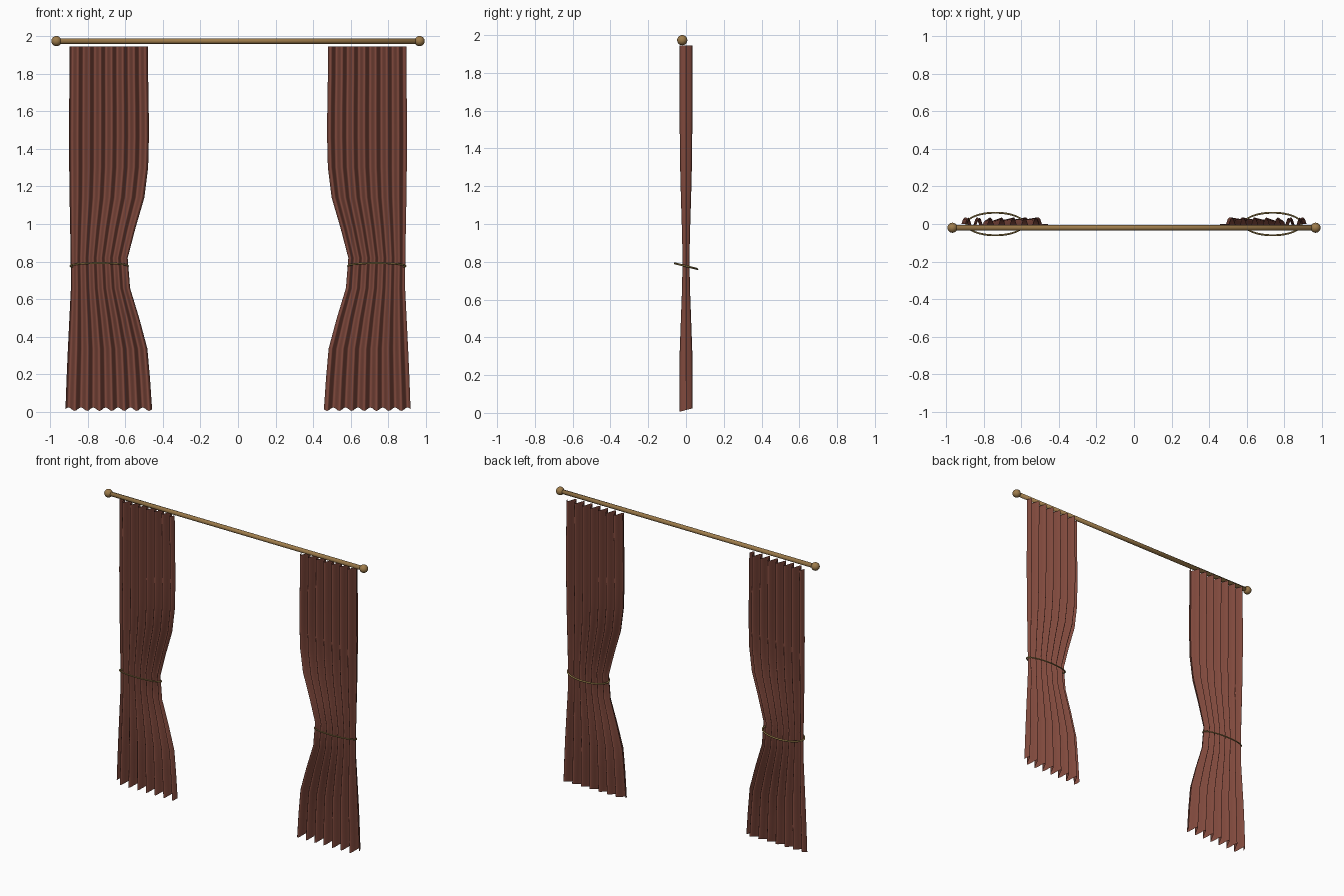
import bpy, bmesh, math
from mathutils import Matrix

cube = bpy.data.objects.get("Cube")
if cube:
    bpy.data.objects.remove(cube, do_unlink=True)


def material(name, rgb):
    m = bpy.data.materials.new(name)
    m.use_nodes = True
    m.diffuse_color = (*rgb, 1)
    m.node_tree.nodes["Principled BSDF"].inputs["Base Color"].default_value = (*rgb, 1)
    return m


CLOTH = material("russet cloth", (0.22, 0.068, 0.047))
BRASS = material("aged brass", (0.34, 0.20, 0.07))
CORD = material("olive gold cord", (0.32, 0.22, 0.07))


def finish(name, bm, mat):
    mesh = bpy.data.meshes.new(name)
    bm.to_mesh(mesh)
    bm.free()
    mesh.materials.append(mat)
    ob = bpy.data.objects.new(name, mesh)
    bpy.context.collection.objects.link(ob)
    for p in mesh.polygons:
        p.use_smooth = True
    return ob


def grid_faces(bm, rows):
    for a, b in zip(rows, rows[1:]):
        for i in range(len(a) - 1):
            bm.faces.new((a[i], a[i + 1], b[i + 1], b[i]))


# Curtain rows from hem to heading: outer x, inner x, fold depth
ROWS = [(0.918, 0.457, 0.035), (0.912, 0.468, 0.035), (0.905, 0.482, 0.033),
        (0.897, 0.525, 0.027), (0.889, 0.574, 0.021), (0.890, 0.587, 0.018),
        (0.893, 0.545, 0.022), (0.896, 0.498, 0.027), (0.898, 0.478, 0.031),
        (0.899, 0.474, 0.033), (0.898, 0.475, 0.034), (0.897, 0.478, 0.034),
        (0.896, 0.479, 0.034)]
PLEATS, STEPS = 7, 8


def curtain(name, side):
    bm = bmesh.new()
    rows = []
    for r, (outer, inner, depth) in enumerate(ROWS):
        z = 0.015 + r * 1.93 / (len(ROWS) - 1)
        row = []
        for i in range(PLEATS * STEPS + 1):
            t = i / (PLEATS * STEPS)
            wave = math.sin(t * PLEATS * math.tau)
            hem = 0.009 * wave if r == 0 else 0
            x = side * (outer + (inner - outer) * t)
            row.append(bm.verts.new((x, depth * wave, z + hem)))
        rows.append(row)
    grid_faces(bm, rows)
    bmesh.ops.recalc_face_normals(bm, faces=bm.faces)
    # cloth fronts face forward
    if sum(f.normal.y for f in bm.faces) > 0:
        bmesh.ops.reverse_faces(bm, faces=bm.faces)
    return finish(name, bm, CLOTH)


# Tilted oval cord around the waist of a curtain
def tieback(name, side):
    bm = bmesh.new()
    rows = []
    for i in range(48):
        a = i / 48 * math.tau
        row = []
        for j in range(8):
            b = j / 8 * math.tau
            out = 0.005 * math.cos(b)
            y = (0.060 + out) * math.sin(a)
            x = side * 0.738 + (0.153 + out) * math.cos(a)
            row.append(bm.verts.new((x, y, 0.777 - 0.25 * y + 0.005 * math.sin(b))))
        rows.append(row + row[:1])
    grid_faces(bm, rows + rows[:1])
    bmesh.ops.recalc_face_normals(bm, faces=bm.faces)
    return finish(name, bm, CORD)


# Round finial at a rod end
def finial(name, side):
    bm = bmesh.new()
    bmesh.ops.create_uvsphere(bm, u_segments=20, v_segments=12, radius=0.027,
                              matrix=Matrix.Translation((side * 0.966, -0.02, 1.973)))
    return finish(name, bm, BRASS)


for label, side in (("left", 1), ("right", -1)):
    curtain(label + "_curtain", side)
    tieback(label + "_tieback", side)
    finial(label + "_finial", side)

# Curtain rod
bm = bmesh.new()
bmesh.ops.create_cone(bm, cap_ends=True, segments=20, radius1=0.0145, radius2=0.0145, depth=1.93,
                      matrix=Matrix.Translation((0, -0.02, 1.973)) @ Matrix.Rotation(math.pi / 2, 4, 'Y'))
finish("curtain_rod", bm, BRASS)
